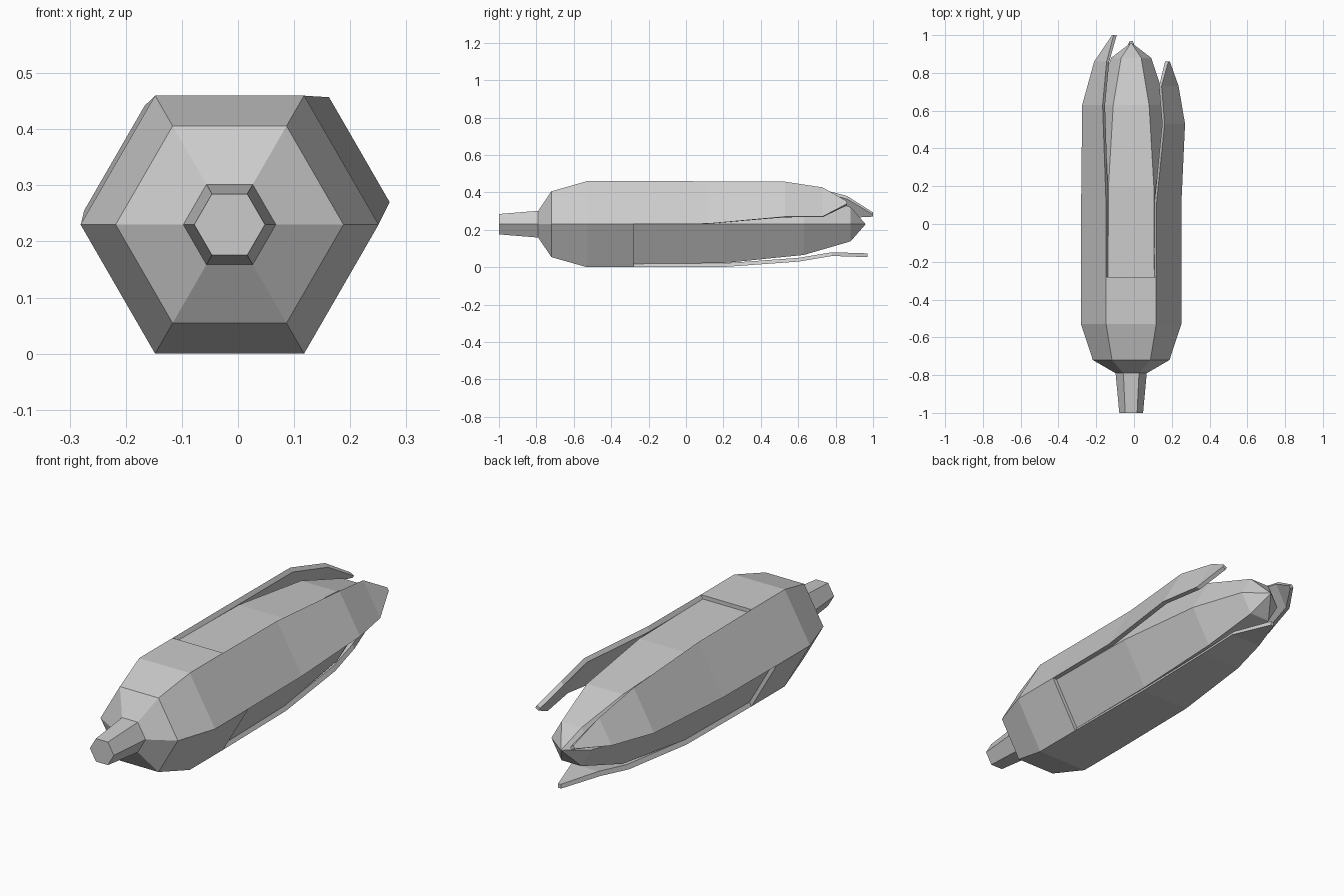
import bpy, bmesh
from math import sin, cos, radians, sqrt

cube = bpy.data.objects.get("Cube")
if cube:
    bpy.data.objects.remove(cube, do_unlink=True)

CX, CZ = -0.015, 0.23      # long axis of the cob
THICK = 0.02               # leaf thickness
APOTHEM = 0.23
RADIUS = APOTHEM * 2 / sqrt(3)

grey = bpy.data.materials.new("plain grey")
grey.use_nodes = True
COLOUR = (0.6, 0.6, 0.6, 1)
grey.diffuse_color = COLOUR
grey.node_tree.nodes["Principled BSDF"].inputs["Base Color"].default_value = COLOUR


def loft(name, rings):
    """Skin closed rings of points and cap both ends."""
    bm = bmesh.new()
    loops = [[bm.verts.new(p) for p in ring] for ring in rings]
    for a, b in zip(loops, loops[1:]):
        n = len(a)
        for i in range(n):
            j = (i + 1) % n
            bm.faces.new((a[i], a[j], b[j], b[i]))
    bm.faces.new(loops[0])
    bm.faces.new(loops[-1])
    bmesh.ops.remove_doubles(bm, verts=bm.verts, dist=0.0001)
    bmesh.ops.recalc_face_normals(bm, faces=bm.faces)
    mesh = bpy.data.meshes.new(name)
    bm.to_mesh(mesh)
    bm.free()
    mesh.materials.append(grey)
    obj = bpy.data.objects.new(name, mesh)
    bpy.context.collection.objects.link(obj)
    return obj


def hexagon(y, r):
    return [(CX + r * cos(radians(60 * i)), y, CZ + r * sin(radians(60 * i)))
            for i in range(6)]


def leaf(name, angle, stations):
    """Stations are (y, distance from axis, half width)."""
    c, s = cos(radians(angle)), sin(radians(angle))

    def section(y, d, w):
        inner = d - THICK
        corners = ((d, -w), (d, w), (inner, w * inner / d), (inner, -w * inner / d))
        return [(CX + e * c - t * s, y, CZ + e * s + t * c) for e, t in corners]

    return loft(name, [section(*st) for st in stations])


# Stem and closed part of the husk
loft("stem", [hexagon(-1, 0.063), hexagon(-0.79, 0.0825)])
loft("husk_base", [hexagon(y, r) for y, r in
                   ((-0.79, 0.0825), (-0.72, 0.203), (-0.53, RADIUS), (-0.28, RADIUS))])

# Cob with a pointed end
bpy_cob = loft("cob", [hexagon(y, r) for y, r in
                       ((-0.3, 0.245), (0.2, 0.24), (0.63, 0.19),
                        (0.88, 0.106), (0.96, 0.0005))])

# Three husk leaves on alternating sides
root = (-0.28, APOTHEM, RADIUS / 2)
leaf("right_leaf", 150, [root, (0.12, 0.23, 0.131), (0.63, 0.237, 0.108),
                         (0.86, 0.188, 0.066), (1.0, 0.112, 0.008)])
leaf("left_leaf", 30, [root, (0.12, 0.232, 0.131), (0.53, 0.267, 0.108),
                       (0.73, 0.238, 0.09), (0.86, 0.232, 0.008)])
leaf("bottom_leaf", 270, [root, (0.2, 0.229, 0.128), (0.6, 0.2, 0.105),
                          (0.78, 0.17, 0.08), (0.97, 0.176, 0.008)])
